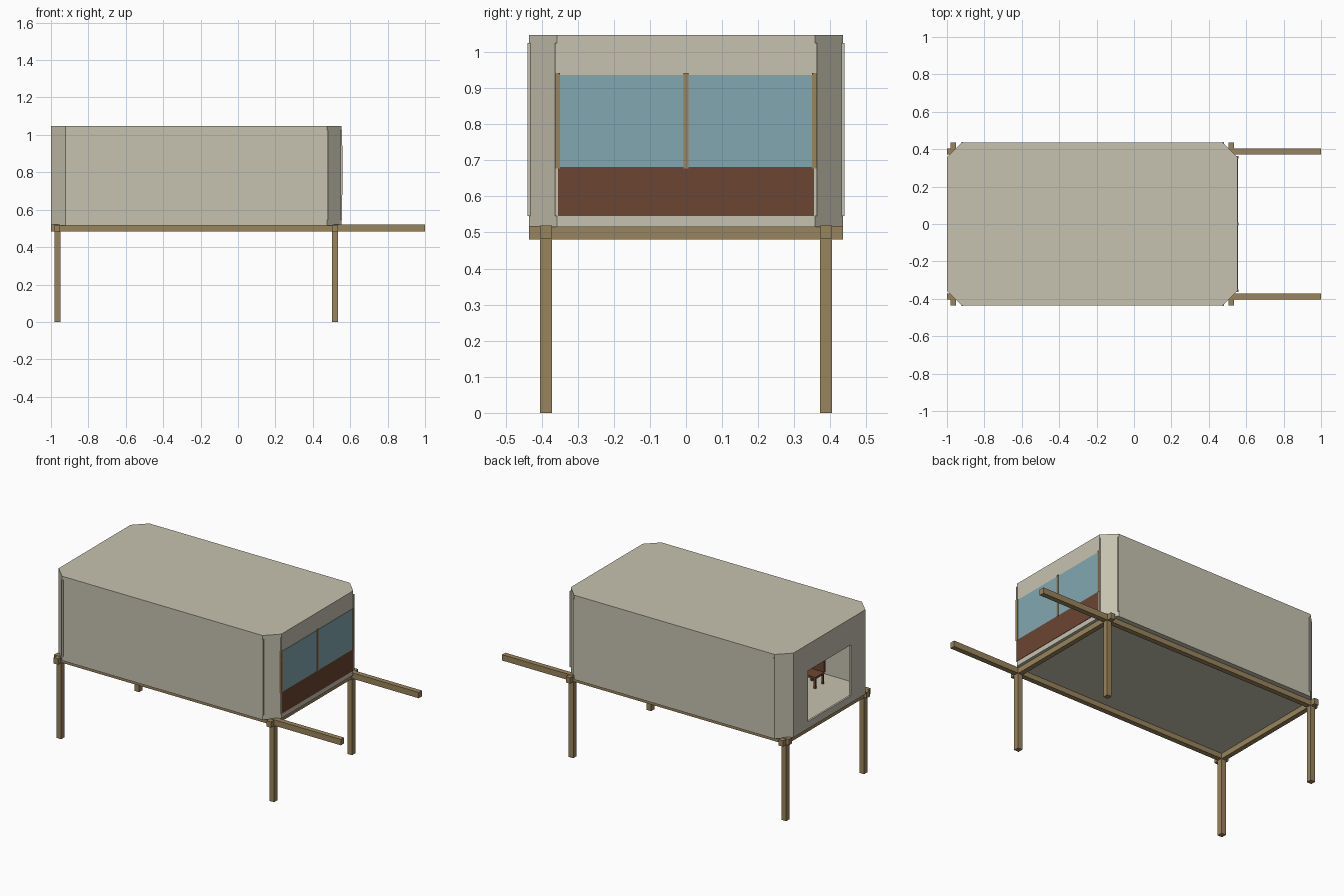
import bpy, bmesh, math

if "Cube" in bpy.data.objects:
    bpy.data.objects.remove(bpy.data.objects["Cube"])


def material(name, r, g, b):
    m = bpy.data.materials.new(name)
    lin = [((c / 255 + 0.055) / 1.055) ** 2.4 for c in (r, g, b)]
    m.diffuse_color = (*lin, 1)
    m.use_nodes = True
    m.node_tree.nodes["Principled BSDF"].inputs["Base Color"].default_value = m.diffuse_color
    return m


CANVAS = material("pale_canvas", 198, 194, 176)
WOOD = material("tan_wood", 154, 133, 93)
GLASS = material("blue_glass", 130, 167, 176)
BROWN = material("dark_brown", 108, 70, 50)


def finish(bm, name, mat):
    bmesh.ops.recalc_face_normals(bm, faces=bm.faces)
    me = bpy.data.meshes.new(name)
    bm.to_mesh(me)
    bm.free()
    ob = bpy.data.objects.new(name, me)
    bpy.context.collection.objects.link(ob)
    if mat:
        me.materials.append(mat)
    return ob


def box(name, x, y, z, mat, turn=0):
    """Box from (min, max) pairs, optionally turned about its own vertical axis."""
    bm = bmesh.new()
    bmesh.ops.create_cube(bm, size=1)
    for v in bm.verts:
        v.co = [v.co[i] * (r[1] - r[0]) for i, r in enumerate((x, y, z))]
    ob = finish(bm, name, mat)
    ob.location = [(r[0] + r[1]) / 2 for r in (x, y, z)]
    ob.rotation_euler.z = turn
    return ob


def cabin_prism(name, inset, z0, z1, mat):
    """Rectangle with cut corners, extruded upward."""
    x0, x1, h = -1 + inset, 0.553 - inset, 0.435 - inset
    c = 0.077 - inset * 0.6
    pts = [(x0 + c, -h), (x1 - c, -h), (x1, -h + c), (x1, h - c),
           (x1 - c, h), (x0 + c, h), (x0, h - c), (x0, -h + c)]
    bm = bmesh.new()
    face = bm.faces.new([bm.verts.new((px, py, z0)) for px, py in pts])
    geom = bmesh.ops.extrude_face_region(bm, geom=[face])["geom"]
    for v in geom:
        if isinstance(v, bmesh.types.BMVert):
            v.co.z = z1
    return finish(bm, name, mat)


# Hollow cabin with a doorway in the rear end
cabin = cabin_prism("cabin", 0, 0.515, 1.047, CANVAS)
room = cabin_prism("room_cutter", 0.012, 0.53, 1.035, None)
door = box("doorway_cutter", (-1.1, -0.95), (-0.215, 0.215), (0.56, 0.88), None)
for cutter in (room, door):
    cutter.hide_render = True
    cutter.hide_viewport = True
    cutter.display_type = 'WIRE'
    mod = cabin.modifiers.new(cutter.name, 'BOOLEAN')
    mod.operation = 'DIFFERENCE'
    mod.solver = 'EXACT'
    mod.object = cutter

# Slim seam strips beside the cut corners
for s in (-1, 1):
    for x in (-0.918, 0.477):
        y = s * 0.435
        box("side_seam", (x - 0.005, x + 0.005), (y - 0.004, y + 0.004), (0.545, 1.025), CANVAS)
    box("front_seam", (0.549, 0.557), (s * 0.359 - 0.004, s * 0.359 + 0.004),
        (0.545, 1.025), CANVAS)

# Coloured front end: lower panel, window and its bars
box("front_panel", (0.549, 0.5555), (-0.356, 0.356), (0.545, 0.681), BROWN)
box("front_window", (0.549, 0.5555), (-0.356, 0.356), (0.681, 0.937), GLASS)
for y in (-0.356, 0, 0.356):
    box("window_bar", (0.548, 0.559), (y - 0.007, y + 0.007), (0.678, 0.942), WOOD)

# Carrying rails, legs and cross beams
for s in (-1, 1):
    y = s * 0.388
    box("carrying_rail", (-1, 1), (y - 0.016, y + 0.016), (0.483, 0.52), WOOD)
    for x in (-0.966, 0.519):
        box("leg", (x - 0.016, x + 0.016), (y - 0.0165, y + 0.0165), (0, 0.519), WOOD)
for x in (-0.966, 0.519):
    box("cross_beam", (x - 0.015, x + 0.015), (-0.435, 0.435), (0.481, 0.518), WOOD)

# Small chair inside the cabin
cx, cy, floor = -0.70, -0.27, 0.53
box("chair_seat", (cx - 0.045, cx + 0.045), (cy - 0.045, cy + 0.045), (0.59, 0.602), BROWN)
box("chair_back", (cx - 0.045, cx + 0.045), (cy - 0.055, cy - 0.043), (0.60, 0.68), BROWN)
for sx in (-1, 1):
    for sy in (-1, 1):
        lx, ly = cx + sx * 0.038, cy + sy * 0.038
        box("chair_leg", (lx - 0.006, lx + 0.006), (ly - 0.006, ly + 0.006),
            (floor, 0.592), BROWN)
